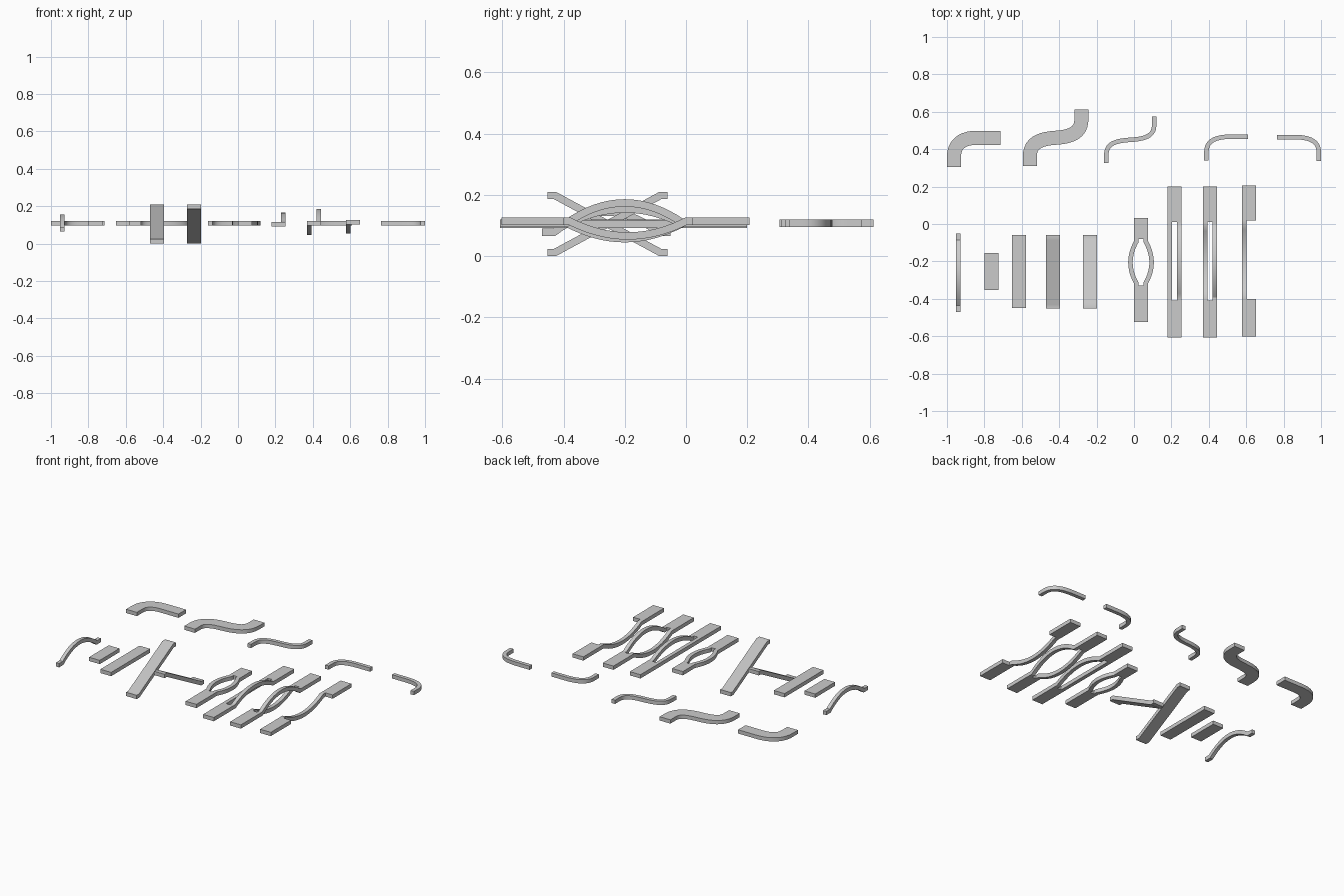
import bpy, bmesh
from mathutils import Vector

if "Cube" in bpy.data.objects:
    bpy.data.objects.remove(bpy.data.objects["Cube"])

W, N = 0.075, 0.024      # wide plank / narrow strip width
Z0, Z1 = 0.096, 0.12     # resting layer of the planks


def finish(bm, name):
    bmesh.ops.recalc_face_normals(bm, faces=bm.faces)
    me = bpy.data.meshes.new(name)
    bm.to_mesh(me)
    bm.free()
    ob = bpy.data.objects.new(name, me)
    bpy.context.collection.objects.link(ob)
    bpy.ops.object.select_all(action='DESELECT')
    ob.select_set(True)
    bpy.context.view_layer.objects.active = ob
    bpy.ops.object.shade_smooth_by_angle(angle=0.5)
    return ob


def add_box(bm, x0, x1, y0, y1, z0, z1):
    vs = [bm.verts.new((x, y, z)) for x in (x0, x1) for y in (y0, y1) for z in (z0, z1)]
    for f in ((0, 1, 3, 2), (4, 6, 7, 5), (0, 4, 5, 1), (2, 3, 7, 6), (0, 2, 6, 4), (1, 5, 7, 3)):
        bm.faces.new([vs[i] for i in f])


def add_ribbon(bm, path, width, lo, hi, upright=False):
    """Sweep a rectangle along a flat path: (x, y) path, or (y, z) path when upright."""
    pts = [Vector(p) for p in path]
    rings = []
    for i, p in enumerate(pts):
        a = (p - pts[i - 1]).normalized() if i else (pts[1] - p).normalized()
        b = (pts[i + 1] - p).normalized() if i < len(pts) - 1 else a
        t = (a + b).normalized()
        n = Vector((-t.y, t.x)) * (width / 2 / max(t.dot(a), 0.5))
        l, r = p + n, p - n
        ring = []
        for q, h in ((l, lo), (r, lo), (r, hi), (l, hi)):
            ring.append(bm.verts.new((h, q.x, q.y) if upright else (q.x, q.y, h)))
        rings.append(ring)
    for r0, r1 in zip(rings, rings[1:]):
        for k in range(4):
            bm.faces.new((r0[k], r0[(k + 1) % 4], r1[(k + 1) % 4], r1[k]))
    bm.faces.new(rings[0])
    bm.faces.new(rings[-1][::-1])


def bezier(a, b, c, d, n=10):
    a, b, c, d = map(Vector, (a, b, c, d))
    out = []
    for i in range(n + 1):
        t = i / n
        s = 1 - t
        out.append(tuple(a * s**3 + b * 3 * s * s * t + c * 3 * s * t * t + d * t**3))
    return out


def bow(y0, y1, base, height, flat=0.02, n=16):
    """Points (y, value) of an arch with short straight ends."""
    a, b = y0 + flat, y1 - flat
    pts = [(y0, base)]
    for i in range(n + 1):
        t = i / n
        pts.append((a + (b - a) * t, base + height * 4 * t * (1 - t)))
    return pts + [(y1, base)]


def ribbon(name, path, width, lo, hi, upright=False):
    bm = bmesh.new()
    add_ribbon(bm, path, width, lo, hi, upright)
    return finish(bm, name)


def s_path(half, centre):
    """Complete half an S by point reflection."""
    return half + [(2 * centre[0] - x, 2 * centre[1] - y) for x, y in half[-2::-1]]


# Flat bends in the back row
ribbon("wide_bend", [(-0.9625, 0.305)]
       + bezier((-0.9625, 0.36), (-0.9625, 0.42), (-0.925, 0.461), (-0.84, 0.461))
       + [(-0.715, 0.461)], W, Z0, Z1)
ribbon("wide_s_bend", s_path([(-0.557, 0.31)]
       + bezier((-0.557, 0.36), (-0.557, 0.43), (-0.51, 0.455), (-0.419, 0.461)),
       (-0.419, 0.461)), W, Z0, Z1)
ribbon("narrow_s_bend", s_path([(-0.148, 0.325)]
       + bezier((-0.148, 0.37), (-0.148, 0.43), (-0.1, 0.445), (-0.02, 0.45)),
       (-0.02, 0.45)), N, Z0, Z1)
bend = ([(0.387, 0.34)] + bezier((0.387, 0.385), (0.387, 0.435), (0.42, 0.467), (0.52, 0.467))
        + [(0.61, 0.467)])
ribbon("narrow_bend_left", bend, N, Z0, Z1)
ribbon("narrow_bend_right", [(1.375 - x, y - 0.002) for x, y in bend], N, Z0, Z1)

# Narrow arch
ribbon("narrow_arch", bow(-0.471, -0.05, 0.078, 0.066, 0.04), N, -0.951, -0.928, True)

# Straight planks
for name, x, y0, y1 in (("short_plank", -0.80, -0.353, -0.155), ("long_plank", -0.652, -0.45, -0.058)):
    bm = bmesh.new()
    add_box(bm, x, x + W, y0, y1, Z0, Z1)
    finish(bm, name)

# Ramps with short level ends
ramp = [(-0.453, 0.012), (-0.428, 0.012), (-0.084, 0.198), (-0.06, 0.198)]
ribbon("ramp_up", ramp, N, -0.47, -0.395, True)
ribbon("ramp_down", [(y, 0.21 - z) for y, z in ramp], N, -0.273, -0.198, True)


def split_plank(name, x, y0, ya, yb, y1, z, left=None, right=None):
    """Two end plates joined by strips bowed up or down by the given heights."""
    bm = bmesh.new()
    add_box(bm, x, x + W, y0, ya, z - N / 2, z + N / 2)
    add_box(bm, x, x + W, yb, y1, z - N / 2, z + N / 2)
    for h, sx in ((left, x), (right, x + W - N)):
        if h is not None:
            add_ribbon(bm, bow(ya, yb, z, h), N, sx, sx + N, True)
    return finish(bm, name)


split_plank("split_one_up", 0.18, -0.607, -0.41, 0.01, 0.2, 0.104, 0, 0.05)
split_plank("split_up_down", 0.37, -0.607, -0.41, 0.01, 0.2, 0.108, -0.051, 0.066)
split_plank("split_one_down", 0.577, -0.602, -0.40, 0.02, 0.207, 0.114, -0.048)

# Plank opening sideways into an oval
bm = bmesh.new()
add_box(bm, 0, W, -0.525, -0.33, Z0, Z1)
add_box(bm, 0, W, -0.08, 0.032, Z0, Z1)
for base, h in ((N / 2, -0.031), (W - N / 2, 0.031)):
    add_ribbon(bm, [(x, y) for y, x in bow(-0.33, -0.08, base, h, 0.015)], N, Z0, Z1)
finish(bm, "oval_split_plank")
